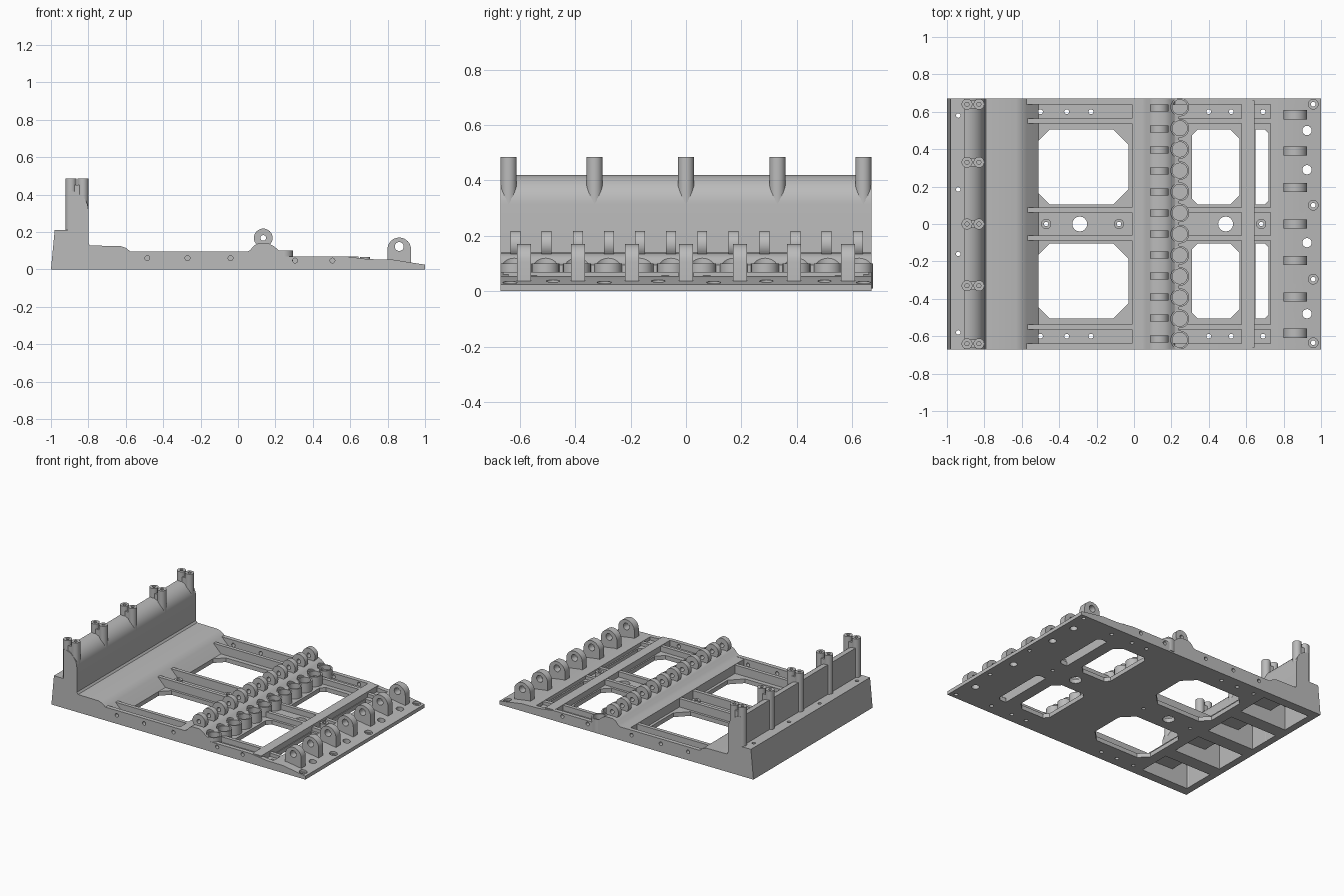
import bpy, bmesh, math

if "Cube" in bpy.data.objects:
    bpy.data.objects.remove(bpy.data.objects["Cube"])

grey = bpy.data.materials.new("plain_grey")
grey.use_nodes = True
grey.diffuse_color = (0.5, 0.5, 0.5, 1)
grey.node_tree.nodes["Principled BSDF"].inputs["Base Color"].default_value = (0.5, 0.5, 0.5, 1)

HALF = 0.67                      # half width along y


# ---- helpers: every solid is an outline extruded along y or z ----
def circle(u, v, r, n=24):
    return [(u + r * math.cos(2 * math.pi * i / n), v + r * math.sin(2 * math.pi * i / n)) for i in range(n)]


def rect(u0, u1, v0, v1):
    return [(u0, v0), (u1, v0), (u1, v1), (u0, v1)]


def octagon(u0, u1, v0, v1, c, d):
    return [(u0 + c, v0), (u1 - d, v0), (u1, v0 + d), (u1, v1 - d),
            (u1 - d, v1), (u0 + c, v1), (u0, v1 - c), (u0, v0 + c)]


def solid(name, prisms):
    """Build one object from (outline, axis, start, end) prisms."""
    bm = bmesh.new()
    for pts, axis, a, b in prisms:
        rings = [[bm.verts.new((u, t, v) if axis == "y" else (u, v, t)) for u, v in pts] for t in (a, b)]
        bm.faces.new(rings[0])
        bm.faces.new(rings[1][::-1])
        n = len(pts)
        for i in range(n):
            j = (i + 1) % n
            bm.faces.new((rings[0][j], rings[0][i], rings[1][i], rings[1][j]))
    bmesh.ops.recalc_face_normals(bm, faces=bm.faces)
    mesh = bpy.data.meshes.new(name)
    bm.to_mesh(mesh)
    bm.free()
    mesh.materials.append(grey)
    ob = bpy.data.objects.new(name, mesh)
    bpy.context.scene.collection.objects.link(ob)
    return ob


def cut(ob, prisms):
    """Subtract prisms from an object and remove the cutter."""
    cutter = solid("cutter", prisms)
    cutter.hide_render = True
    mod = ob.modifiers.new("cut", "BOOLEAN")
    mod.operation, mod.solver, mod.object = "DIFFERENCE", "EXACT", cutter
    bpy.context.view_layer.objects.active = ob
    bpy.ops.object.modifier_apply(modifier=mod.name)
    bpy.data.objects.remove(cutter)


def drill(x, y, r):
    return (circle(x, y, r, 16), "z", -0.1, 0.6)


def spaced(a, b, n):
    return [a + (b - a) * i / (n - 1) for i in range(n)]


parts = []

# ---- floor plate with windows, slots and screw holes ----
floor = solid("floor_plate", [(rect(-0.55, 0.75, -0.65, 0.65), "z", 0, 0.03)])
holes = [drill(-0.29, 0, 0.04), drill(0.49, 0, 0.04)]
holes += [drill(x, 0, 0.012) for x in (-0.47, -0.08, 0.68)]
for s in (-1, 1):
    y0, y1 = sorted((0.105 * s, 0.505 * s))
    holes += [(octagon(-0.53, -0.03, y0, y1, 0.08, 0.08), "z", -0.1, 0.2),
              (octagon(0.31, 0.565, y0, y1, 0.03, 0.05), "z", -0.1, 0.2),
              (octagon(0.65, 0.72, y0, y1, 0.001, 0.02), "z", -0.1, 0.2)]
    holes += [drill(x, s * 0.6, 0.013) for x in (-0.5, -0.36, -0.23, 0.4, 0.52, 0.69)]
cut(floor, holes)
parts.append(floor)

# ---- outer side walls with cross holes ----
wall = [(-0.58, 0), (0.76, 0), (0.76, 0.053), (0.69, 0.055), (0.57, 0.07),
        (0.22, 0.07), (0.2, 0.095), (-0.58, 0.095)]
walls = solid("side_walls", [(wall, "y", 0.64, HALF), (wall, "y", -HALF, -0.64)])
cut(walls, [(circle(x, z, 0.013, 16), "y", -0.8, 0.8) for x, z in
            [(-0.485, 0.06), (-0.27, 0.06), (-0.04, 0.06), (0.305, 0.047), (0.505, 0.047)]])
parts.append(walls)

# ---- long ribs and cross bars ----
rib = [(-0.57, 0.01), (0.73, 0.01), (0.73, 0.052), (0.65, 0.055), (0.57, 0.068),
       (0.2, 0.068), (0.2, 0.09), (-0.57, 0.09)]
parts.append(solid("long_ribs", [(rib, "y", y - 0.013, y + 0.013) for y in (-0.55, -0.075, 0.075, 0.55)]))
parts.append(solid("cross_bars", [(rect(-0.01, 0.05, 0.01, 0.093), "y", -0.65, 0.65),
                                  (rect(0.575, 0.645, 0.01, 0.07), "y", -0.66, 0.66)]))

# ---- screw bosses on the centre line ----
bosses = solid("centre_bosses", [(circle(x, 0, 0.027), "z", 0.005, 0.065) for x in (-0.47, -0.08, 0.68)])
cut(bosses, [drill(x, 0, 0.012) for x in (-0.47, -0.08, 0.68)])
parts.append(bosses)

# ---- hinge ridge, scalloped by the row of cups ----
row = spaced(-0.62, 0.625, 12)
ridge = solid("hinge_ridge", [([(0.045, 0.005), (0.045, 0.093), (0.065, 0.103), (0.085, 0.127), (0.105, 0.138),
                                (0.165, 0.138), (0.19, 0.125), (0.22, 0.1), (0.24, 0.095), (0.24, 0.005)],
                               "y", -HALF, HALF)])
cut(ridge, [(circle(0.245, y, 0.048), "z", 0.06, 0.3) for y in row])
parts.append(ridge)

cups = solid("cups", [(circle(0.245, y, 0.05), "z", 0.01, 0.1) for y in row])
cut(cups, [(circle(0.245, y, 0.04), "z", 0.06, 0.3) for y in row])
parts.append(cups)

# ---- hinge lugs on the ridge ----
lugs = solid("hinge_lugs", [(circle(0.135, 0.168, 0.05, 32), "y", y - 0.018, y + 0.018)
                            for y in spaced(-0.615, 0.62, 12)])
cut(lugs, [(circle(0.135, 0.168, 0.015), "y", -0.8, 0.8)])
parts.append(lugs)

# ---- sloping front strip with holes ----
strip = solid("front_strip", [([(0.73, 0), (1, 0), (1, 0.025), (0.82, 0.053), (0.73, 0.054)], "y", -HALF, HALF)])
cut(strip, [drill(0.925, y, 0.025) for y in (0.5, 0.29, -0.1, -0.48)]
    + [drill(0.958, y, 0.013) for y in (0.64, 0.1, -0.295, -0.635)])
cut(strip, [(circle(0.958, y, 0.026), "z", 0.018, 0.2) for y in (0.64, 0.1, -0.295, -0.635)])
parts.append(strip)

# ---- tombstone lugs on the front strip ----
arch = [(0.925, 0.03)] + [(0.862 + 0.063 * math.cos(math.pi * i / 16), 0.107 + 0.063 * math.sin(math.pi * i / 16))
                          for i in range(17)] + [(0.799, 0.03)]
front_lugs = solid("front_lugs", [(arch, "y", y - 0.025, y + 0.025) for y in spaced(-0.585, 0.585, 7)])
cut(front_lugs, [(circle(0.862, 0.122, 0.024), "y", -0.8, 0.8)])
parts.append(front_lugs)

# ---- rear block with curved upright, hollow underneath ----
dome = [(-0.905 + 0.105 * math.sin(t), 0.315 + 0.105 * math.cos(t)) for t in spaced(0, math.pi / 2, 10)]
block = [(-1, 0), (-0.98, 0.21), (-0.905, 0.21)] + dome + [
    (-0.8, 0.14), (-0.79, 0.127), (-0.63, 0.125), (-0.6, 0.115), (-0.575, 0.095), (-0.51, 0.03), (-0.51, 0)]
rear = solid("rear_block", [(block, "y", -HALF, HALF)])
hollow = [(-0.95, -0.1), (-0.95, 0.17), (-0.885, 0.19), (-0.885, 0.38), (-0.83, 0.34),
          (-0.83, 0.1), (-0.63, 0.095), (-0.58, 0.05), (-0.58, -0.1)]
cut(rear, [(hollow, "y", y - 0.115, y + 0.115) for y in (-0.49, -0.165, 0.165, 0.49)])
cut(rear, [drill(-0.94, y, 0.012) for y in (0.58, 0.185, -0.16, -0.58)])
parts.append(rear)

# ---- twin posts along the upright ----
post_y = [-0.64, -0.33, 0, 0.33, 0.64]
posts = []
for y in post_y:
    posts += [(circle(x, y, 0.029), "z", 0.13, 0.485) for x in (-0.893, -0.829)]
post_ob = solid("twin_posts", posts)
cut(post_ob, [(circle(x, y, 0.011, 16), "z", 0.42, 0.6) for x in (-0.893, -0.829) for y in post_y])
parts.append(post_ob)
parts.append(solid("post_webs", [(rect(-0.88, -0.842, y - 0.022, y + 0.022), "z", 0.2, 0.45) for y in post_y]))

# ---- smooth round surfaces, keep edges sharp ----
bpy.ops.object.select_all(action="DESELECT")
for ob in parts:
    ob.select_set(True)
bpy.context.view_layer.objects.active = parts[0]
bpy.ops.object.shade_smooth_by_angle(angle=math.radians(30))
